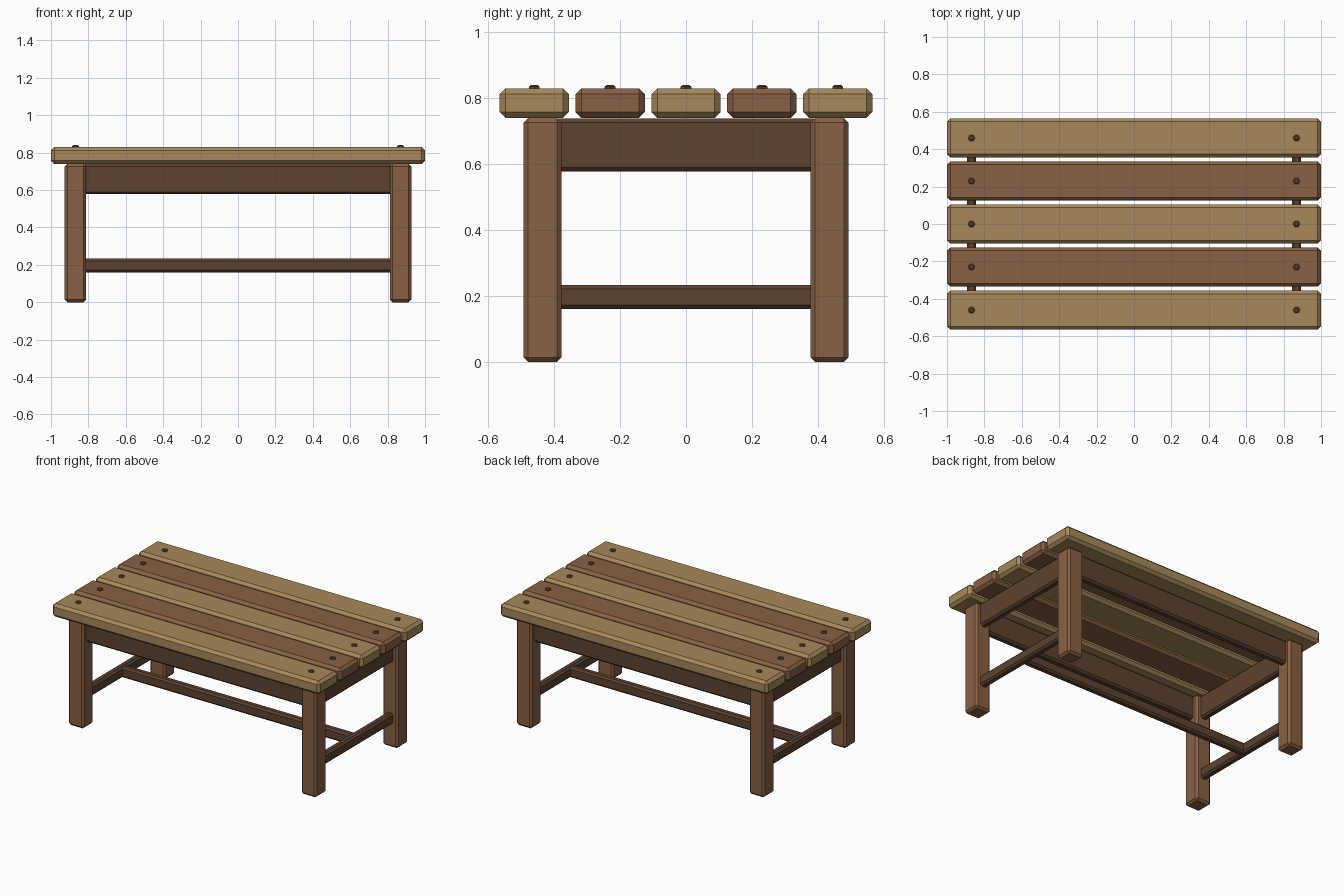
import bpy, bmesh
from math import pi
from mathutils import Matrix

if "Cube" in bpy.data.objects:
    bpy.data.objects.remove(bpy.data.objects["Cube"])


def material(name, rgb):
    m = bpy.data.materials.new(name)
    m.diffuse_color = (*rgb, 1)
    m.use_nodes = True
    m.node_tree.nodes["Principled BSDF"].inputs["Base Color"].default_value = m.diffuse_color
    return m


LIGHT = material("light wood", (0.39, 0.25, 0.105))
BROWN = material("brown wood", (0.25, 0.12, 0.056))
DARK = material("dark wood", (0.11, 0.055, 0.029))


def finish(bm, name, mat):
    bmesh.ops.recalc_face_normals(bm, faces=bm.faces)
    me = bpy.data.meshes.new(name)
    bm.to_mesh(me)
    bm.free()
    me.materials.append(mat)
    ob = bpy.data.objects.new(name, me)
    bpy.context.collection.objects.link(ob)
    return ob


def beam(name, centre, size, chamfer, mat):
    """Box with flat chamfered edges."""
    bm = bmesh.new()
    bmesh.ops.create_cube(bm, size=1, matrix=Matrix.Translation(centre) @ Matrix.Diagonal((*size, 1)))
    bmesh.ops.bevel(bm, geom=bm.edges[:], offset=chamfer, segments=1, affect='EDGES')
    return finish(bm, name, mat)


def bolt(name, x, y):
    """Low hexagonal bolt head with a tapered top."""
    bm = bmesh.new()
    for z, h, r1, r2 in ((0.829, 0.006, 0.019, 0.019), (0.835, 0.005, 0.019, 0.011)):
        bmesh.ops.create_cone(bm, cap_ends=(r1 != r2), segments=6, radius1=r1, radius2=r2, depth=h,
                              matrix=Matrix.Translation((x, y, z + h / 2)) @ Matrix.Rotation(pi / 2, 4, 'Z'))
    inner = [f for f in bm.faces if abs(f.calc_center_median().z - 0.835) < 1e-4 and len(f.verts) == 6]
    bmesh.ops.delete(bm, geom=inner, context='FACES_ONLY')
    bmesh.ops.remove_doubles(bm, verts=bm.verts, dist=1e-4)
    return finish(bm, name, DARK)


LX, LY = 0.869, 0.435  # leg centres

# Table top: five planks in alternating colours, bolted at both ends
for i in range(5):
    y = (i - 2) * 0.23
    beam(f"top_plank_{i + 1}", (0, y, 0.785), (2, 0.21, 0.09), 0.018, BROWN if i % 2 else LIGHT)
    for sx, side in ((-1, "left"), (1, "right")):
        bolt(f"bolt_{side}_{i + 1}", sx * LX, y)

# Legs
for sx, side in ((-1, "left"), (1, "right")):
    for sy, end in ((-1, "front"), (1, "back")):
        beam(f"{end}_{side}_leg", (sx * LX, sy * LY, 0.37), (0.115, 0.115, 0.74), 0.014, BROWN)

# Side aprons and side stretchers
for sx, side in ((-1, "left"), (1, "right")):
    beam(f"{side}_apron", (sx * LX, 0, 0.658), (0.05, 0.80, 0.16), 0.012, DARK)
    beam(f"{side}_stretcher", (sx * LX, 0, 0.197), (0.05, 0.80, 0.073), 0.012, DARK)

# Front and back aprons
for sy, end in ((-1, "front"), (1, "back")):
    beam(f"{end}_apron", (0, sy * LY, 0.658), (1.66, 0.05, 0.16), 0.012, DARK)

# Central long stretcher
beam("centre_stretcher", (0, 0, 0.197), (1.73, 0.05, 0.073), 0.012, DARK)
